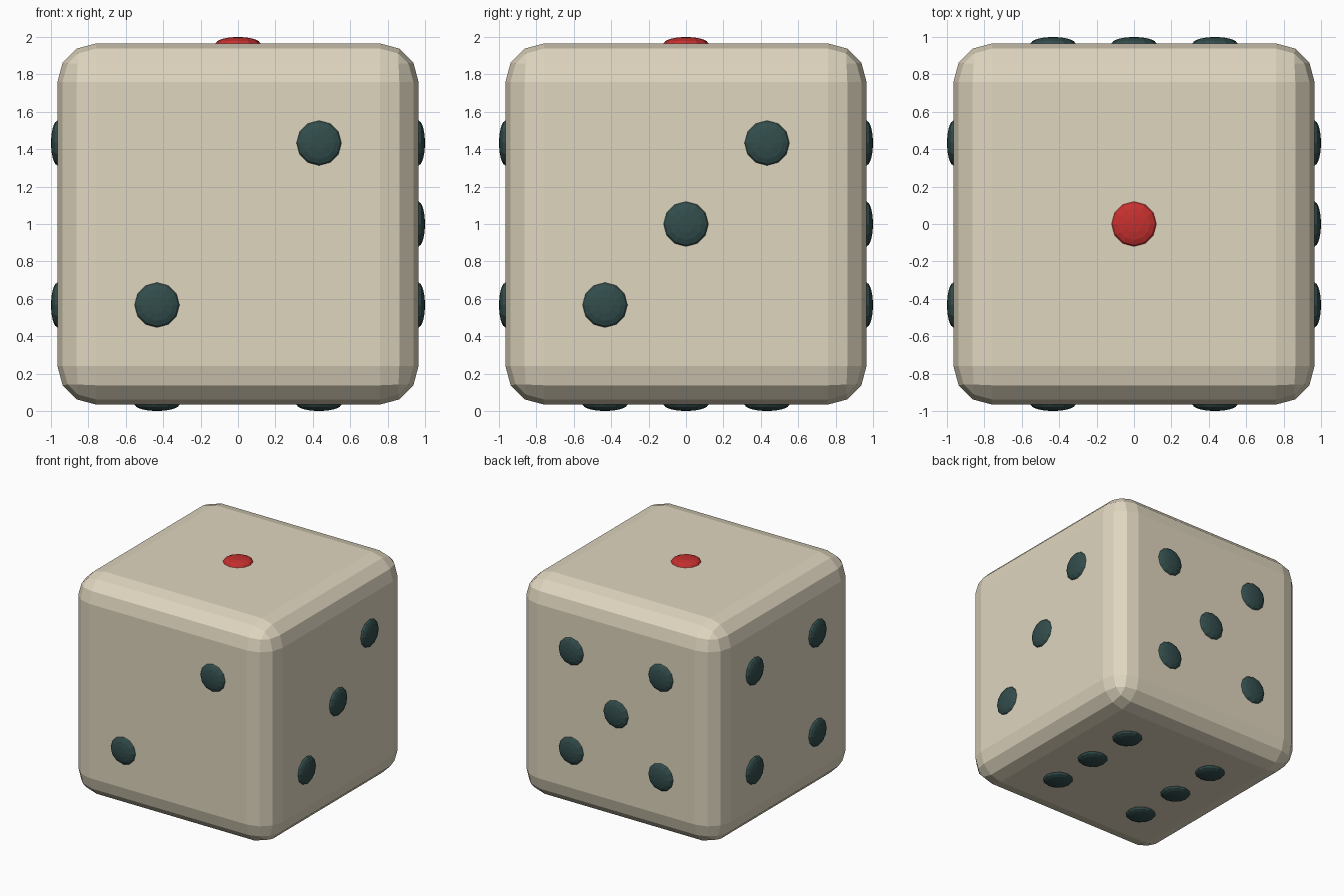
import bpy, bmesh
from mathutils import Vector, Matrix

if "Cube" in bpy.data.objects:
    bpy.data.objects.remove(bpy.data.objects["Cube"])

HALF = 0.965      # half size of the cube body
STEP = 0.433      # pip spacing from face centre
RAD = 0.12        # pip radius
BULGE = 0.035     # how far a pip stands proud
CENTRE = Vector((0, 0, 1))


def material(name, rgb):
    mat = bpy.data.materials.new(name)
    mat.diffuse_color = (*rgb, 1)
    mat.use_nodes = True
    mat.node_tree.nodes["Principled BSDF"].inputs["Base Color"].default_value = mat.diffuse_color
    return mat


ivory = material("ivory", (0.74, 0.67, 0.52))
dark = material("dark_green", (0.032, 0.074, 0.072))
red = material("red", (0.56, 0.03, 0.028))

# Body: cube with chamfered, three-step rounded edges
bpy.ops.mesh.primitive_cube_add(size=2 * HALF, location=CENTRE)
body = bpy.context.object
body.name = "die_body"
body.data.materials.append(ivory)
bevel = body.modifiers.new("rounded_edges", 'BEVEL')
bevel.width = 0.205
bevel.segments = 3
bevel.limit_method = 'NONE'


# Pips: flattened spheres half sunk into a face; u and v are the face axes
def add_pips(name, u, v, n, spots, mat):
    u, v, n = Vector(u), Vector(v), Vector(n)
    bm = bmesh.new()
    for a, b in spots:
        pos = CENTRE + n * HALF + (u * a + v * b) * STEP
        frame = Matrix((u * RAD, v * RAD, n * BULGE)).transposed().to_4x4()
        bmesh.ops.create_uvsphere(bm, u_segments=12, v_segments=8, radius=1,
                                  matrix=Matrix.Translation(pos) @ frame)
    bmesh.ops.recalc_face_normals(bm, faces=bm.faces)
    mesh = bpy.data.meshes.new(name)
    bm.to_mesh(mesh)
    bm.free()
    mesh.materials.append(mat)
    bpy.context.collection.objects.link(bpy.data.objects.new(name, mesh))


X, Y, Z = (1, 0, 0), (0, 1, 0), (0, 0, 1)
one = [(0, 0)]
two = [(-1, -1), (1, 1)]
four = [(a, b) for a in (-1, 1) for b in (-1, 1)]
six = [(a, b) for a in (-1, 1) for b in (-1, 0, 1)]

add_pips("top_pip", X, Y, Z, one, red)
add_pips("front_pips", X, Z, (0, -1, 0), two, dark)
add_pips("right_pips", Y, Z, X, two + one, dark)
add_pips("left_pips", Y, Z, (-1, 0, 0), four, dark)
add_pips("back_pips", X, Z, Y, four + one, dark)
add_pips("bottom_pips", X, Y, (0, 0, -1), six, dark)
